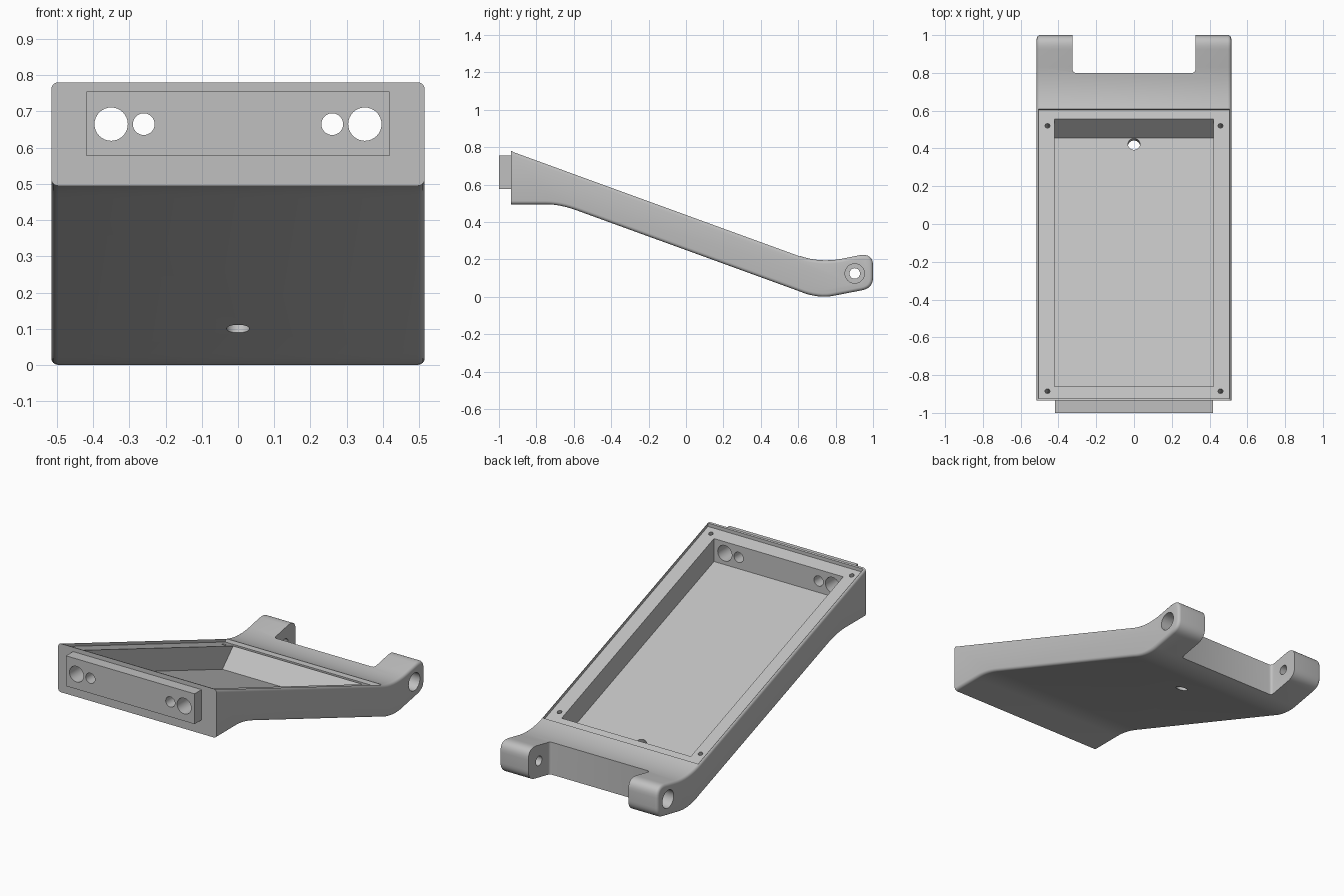
import bpy, bmesh, math
from mathutils import Vector, Matrix

if "Cube" in bpy.data.objects:
    bpy.data.objects.remove(bpy.data.objects["Cube"])

SLOPE = math.radians(20)
HALF_W = 0.515

grey = bpy.data.materials.new("light grey plastic")
grey.diffuse_color = (0.53, 0.53, 0.53, 1)
grey.use_nodes = True
grey.node_tree.nodes["Principled BSDF"].inputs["Base Color"].default_value = grey.diffuse_color


def top(y):
    """Height of the sloping top plane."""
    return 0.44 - 0.364 * y


def curve(a, c, b, n=8):
    """Rounded bend from a to b around the corner c."""
    a, c, b = Vector(a), Vector(c), Vector(b)
    return [tuple(a * (1 - t) ** 2 + c * 2 * t * (1 - t) + b * t * t)
            for t in (i / n for i in range(n + 1))]


def to_object(bm, name):
    bmesh.ops.recalc_face_normals(bm, faces=bm.faces)
    me = bpy.data.meshes.new(name)
    bm.to_mesh(me)
    bm.free()
    me.materials.append(grey)
    ob = bpy.data.objects.new(name, me)
    bpy.context.collection.objects.link(ob)
    return ob


def prism(name, pts, half, round_sides=0):
    """Side profile (y, z) extruded across x."""
    bm = bmesh.new()
    face = bm.faces.new([bm.verts.new((-half, y, z)) for y, z in pts])
    ext = bmesh.ops.extrude_face_region(bm, geom=[face])
    bmesh.ops.translate(bm, vec=(2 * half, 0, 0),
                        verts=[v for v in ext["geom"] if isinstance(v, bmesh.types.BMVert)])
    if round_sides:
        ymin = min(p[0] for p in pts)
        rim = [e for e in bm.edges
               if abs(e.verts[0].co.x - e.verts[1].co.x) < 1e-5
               and not all(v.co.y < ymin + 1e-4 for v in e.verts)]
        bmesh.ops.bevel(bm, geom=rim, offset=round_sides, segments=4,
                        profile=0.5, affect='EDGES')
    return to_object(bm, name)


def rod(name, centre, axis, radius, length, sides=32):
    bm = bmesh.new()
    rot = Vector(axis).to_track_quat('Z', 'Y').to_matrix().to_4x4()
    bmesh.ops.create_cone(bm, cap_ends=True, segments=sides, radius1=radius,
                          radius2=radius, depth=length,
                          matrix=Matrix.Translation(centre) @ rot)
    return to_object(bm, name)


def combine(body, tool, operation='DIFFERENCE'):
    mod = body.modifiers.new("cut", 'BOOLEAN')
    mod.operation, mod.solver, mod.object = operation, 'EXACT', tool
    bpy.context.view_layer.objects.active = body
    bpy.ops.object.modifier_apply(modifier=mod.name)
    bpy.data.objects.remove(tool)


# Sloping housing with hinge end
profile = [(-0.935, 0.495)]
profile += curve((-0.75, 0.495), (-0.673, 0.495), (-0.58, 0.461))
profile += curve((0.6, 0.032), (0.708, -0.014), (0.8, 0.008))
profile += curve((0.94, 0.035), (1.0, 0.046), (1.0, 0.105))
profile += curve((1.0, 0.165), (1.0, 0.236), (0.925, 0.222))
profile += curve((0.83, 0.203), (0.71, 0.181), (0.6, top(0.6)))
profile += [(-0.935, top(-0.935))]
body = prism("housing", profile, HALF_W, 0.018)

# Connector block on the front
block = prism("connector_block", [(-1, 0.577), (-0.9, 0.577), (-0.9, 0.735),
                                  (-0.935, 0.755), (-1, 0.755)], 0.418)
combine(body, block, 'UNION')

# Shallow lid seat
lid = prism("lid_cutter", [(-0.925, top(-0.925) - 0.02), (0.603, top(0.603) - 0.02),
                           (0.645, top(0.645) + 0.1), (-0.925, top(-0.925) + 0.1)], 0.505)
combine(body, lid)

# Deep tray with a slanted back wall
tray = prism("tray_cutter", [(-0.86, top(-0.86) - 0.155), (0.455, top(0.455) - 0.155),
                             (0.555, top(0.555) - 0.02), (0.555, top(0.555) + 0.1),
                             (-0.86, top(-0.86) + 0.1)], 0.42)
combine(body, tray)

# Gap between the hinge lugs
gap = prism("gap_cutter", [(0.8, -0.2), (1.2, -0.2), (1.2, 0.5), (0.8, 0.5)], 0.325)
bm = bmesh.new()
bm.from_mesh(gap.data)
corners = [e for e in bm.edges if all(abs(v.co.y - 0.8) < 1e-4 for v in e.verts)
           and abs(e.verts[0].co.z - e.verts[1].co.z) > 0.1]
bmesh.ops.bevel(bm, geom=corners, offset=0.015, segments=3, profile=0.5, affect='EDGES')
bm.to_mesh(gap.data)
bm.free()
combine(body, gap)

# Drain hole through the floor, square to the slope
normal = (0, math.sin(SLOPE), math.cos(SLOPE))
combine(body, rod("drain_cutter", (0, 0.415, 0.11), normal, 0.032, 0.16))

for s in (-1, 1):
    # Front cable holes
    combine(body, rod("port_cutter", (s * 0.35, -0.93, 0.665), (0, 1, 0), 0.046, 0.2))
    combine(body, rod("small_port_cutter", (s * 0.26, -0.93, 0.665), (0, 1, 0), 0.03, 0.2))
    # Hinge pin hole with outer counterbore
    combine(body, rod("pin_cutter", (s * 0.42, 0.902, 0.125), (1, 0, 0), 0.028, 0.4))
    combine(body, rod("bore_cutter", (s * 0.515, 0.902, 0.125), (1, 0, 0), 0.052, 0.16))
    # Lid screw holes
    for y in (-0.885, 0.52):
        combine(body, rod("screw_cutter", (s * 0.458, y, top(y) - 0.02), normal, 0.013, 0.12, 16))

# Smooth the rounded parts, keep edges sharp
bpy.ops.object.select_all(action='DESELECT')
body.select_set(True)
bpy.context.view_layer.objects.active = body
bpy.ops.object.shade_smooth_by_angle(angle=math.radians(30))
